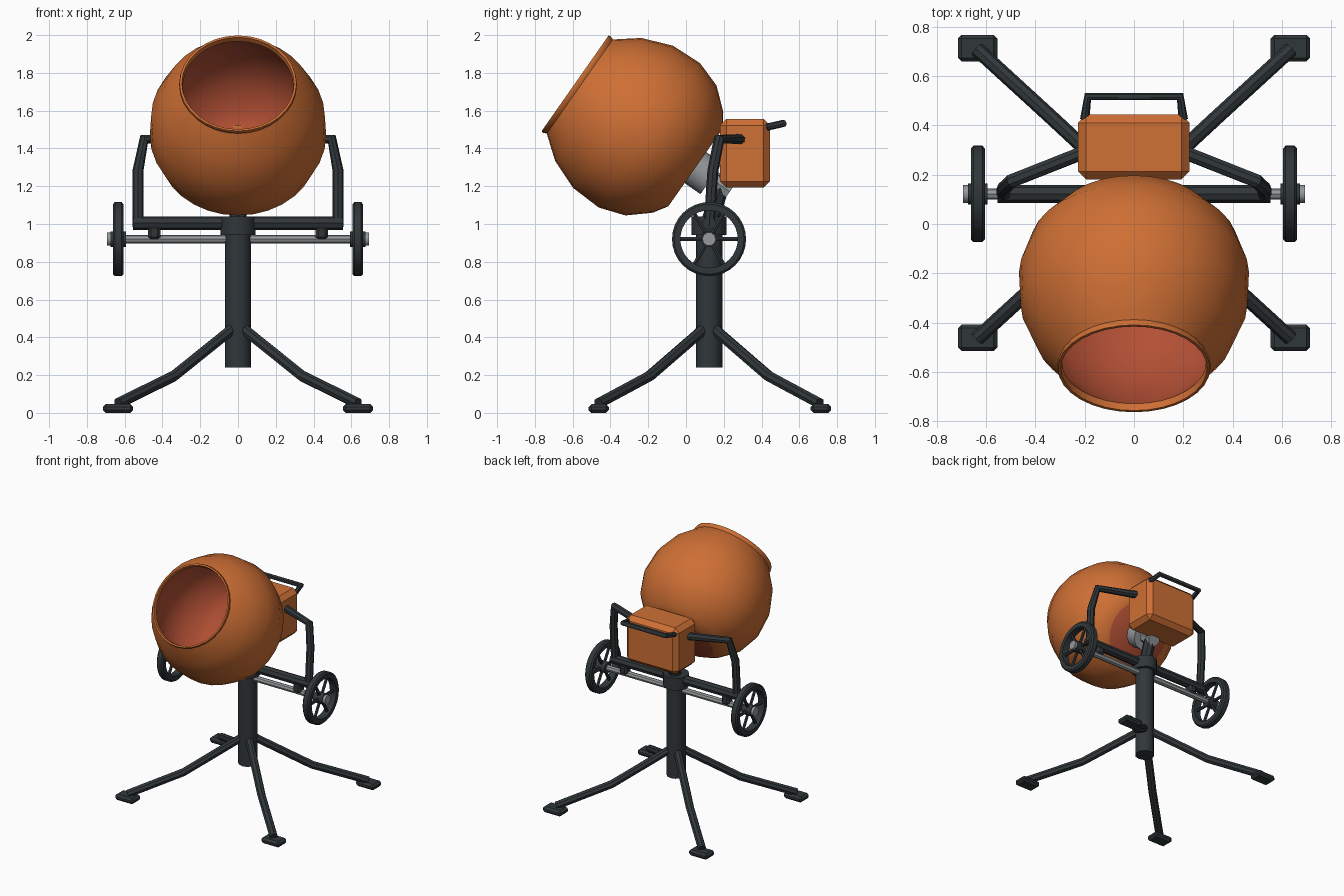
import bpy, bmesh, math
from mathutils import Vector

if "Cube" in bpy.data.objects:
    bpy.data.objects.remove(bpy.data.objects["Cube"])


def material(name, col):
    m = bpy.data.materials.new(name)
    m.diffuse_color = (*col, 1)
    m.use_nodes = True
    m.node_tree.nodes["Principled BSDF"].inputs["Base Color"].default_value = m.diffuse_color
    return m


ORANGE = material("orange_paint", (0.62, 0.16, 0.035))
RED = material("red_interior", (0.45, 0.08, 0.035))
DARK = material("dark_steel", (0.03, 0.038, 0.042))
GREY = material("bare_steel", (0.3, 0.32, 0.33))


def activate(o):
    bpy.ops.object.select_all(action='DESELECT')
    o.select_set(True)
    bpy.context.view_layer.objects.active = o


def finish(name, bm, mats, angle=40):
    bmesh.ops.recalc_face_normals(bm, faces=bm.faces)
    me = bpy.data.meshes.new(name)
    bm.to_mesh(me)
    bm.free()
    o = bpy.data.objects.new(name, me)
    bpy.context.collection.objects.link(o)
    for m in mats:
        me.materials.append(m)
    activate(o)
    bpy.ops.object.shade_smooth_by_angle(angle=math.radians(angle))
    return o


def tube(name, pts, r, mat, res=2):
    """Round bar along a path of straight pieces."""
    cu = bpy.data.curves.new(name, 'CURVE')
    cu.dimensions = '3D'
    sp = cu.splines.new('POLY')
    sp.points.add(len(pts) - 1)
    for p, c in zip(sp.points, pts):
        p.co = (*c, 1)
    cu.bevel_depth, cu.bevel_resolution, cu.use_fill_caps = r, res, True
    o = bpy.data.objects.new(name, cu)
    bpy.context.collection.objects.link(o)
    cu.materials.append(mat)
    activate(o)
    bpy.ops.object.convert(target='MESH')
    bpy.ops.object.shade_smooth_by_angle(angle=math.radians(40))
    return bpy.context.object


def lathe(name, prof, origin, axis, mats, closed=False, n=32, pick=lambda i: 0):
    """Spin (distance along axis, radius) points; pick gives each band's material."""
    bm = bmesh.new()
    q = Vector(axis).to_track_quat('Z', 'Y')
    rings = []
    for t, r in prof:
        k = n if r > 0 else 1
        rings.append([bm.verts.new(Vector(origin) + q @ Vector(
            (r * math.cos(2 * math.pi * j / n), r * math.sin(2 * math.pi * j / n), t)))
            for j in range(k)])
    for i in range(len(rings) if closed else len(rings) - 1):
        a, b = rings[i], rings[(i + 1) % len(rings)]
        for j in range(n):
            vs = [a[j % len(a)], a[(j + 1) % len(a)], b[(j + 1) % len(b)], b[j % len(b)]]
            f = bm.faces.new(list(dict.fromkeys(vs)))
            f.material_index = pick(i)
    return finish(name, bm, mats)


def box(name, lo, hi, bevel, mat):
    bm = bmesh.new()
    bmesh.ops.create_cube(bm, size=1)
    for v in bm.verts:
        v.co = [(a + b) / 2 + c * (b - a) for a, b, c in zip(lo, hi, v.co)]
    bmesh.ops.bevel(bm, geom=bm.edges[:], offset=bevel, segments=1, affect='EDGES', profile=0.5)
    return finish(name, bm, [mat], 20)


# drum: tilted shell with a lip at the mouth and a flat base
MOUTH = Vector((0, -0.587, 1.745))
AXIS = Vector((0, 0.819, -0.574))
outer = [(0.778, 0), (0.778, 0.25), (0.73, 0.325), (0.62, 0.42), (0.48, 0.467), (0.31, 0.46),
         (0.15, 0.398), (0.05, 0.32), (0.03, 0.304), (0.012, 0.312), (0, 0.309)]
inner = [(0, 0.297), (0.03, 0.292), (0.15, 0.386), (0.31, 0.448), (0.48, 0.455),
         (0.62, 0.408), (0.72, 0.317), (0.766, 0.245), (0.766, 0)]
lathe("drum", outer + inner, MOUTH, AXIS, [ORANGE, RED],
      pick=lambda i: 0 if 0 < i <= len(outer) else 1)

# drum hub and drive shaft
tube("drum_hub", [MOUTH + AXIS * 0.77, MOUTH + AXIS * 0.88], 0.1, GREY, 4)
tube("drive_shaft", [MOUTH + AXIS * 0.87, MOUTH + AXIS * 1.0], 0.05, GREY)

# motor housing and its push handle
box("motor_housing", (-0.228, 0.18, 1.192), (0.226, 0.445, 1.556), 0.034, ORANGE)
tube("motor_handle", [(-0.2, 0.425, 1.512), (-0.187, 0.518, 1.533),
                      (0.187, 0.518, 1.533), (0.2, 0.425, 1.512)], 0.019, DARK)

# pedestal
CY = 0.122
tube("pedestal_post", [(0, CY, 0.24), (0, CY, 1.035)], 0.07, DARK, 4)
tube("pedestal_collar", [(0, CY, 0.943), (0, CY, 1.04)], 0.093, DARK, 4)
tube("housing_neck", [(0, CY, 1.0), (0, 0.2, 1.25)], 0.045, DARK)

# cross bar and axle
tube("cross_bar", [(-0.555, CY, 1.005), (0.555, CY, 1.005)], 0.036, DARK)
AZ = 0.92
tube("axle", [(-0.68, CY, AZ), (0.68, CY, AZ)], 0.023, GREY)

for s, side in ((-1, "left"), (1, "right")):
    # yoke arm rising from the cross bar into the housing
    tube(side + "_yoke_arm", [(s * 0.53, CY, 0.985), (s * 0.53, 0.142, 1.28),
                              (s * 0.497, 0.175, 1.449), (s * 0.15, 0.312, 1.449)], 0.029, DARK)
    # axle bracket
    box(side + "_axle_bracket", (s * 0.443 - 0.033, CY - 0.035, 0.915),
        (s * 0.443 + 0.033, CY + 0.035, 0.99), 0.016, DARK)
    # wheel: rim, hub, end cap and spokes
    wc = Vector((s * 0.634, CY, AZ))
    lathe(side + "_wheel_rim", [(-0.028, 0.152), (-0.028, 0.185), (-0.018, 0.196),
                                (0.018, 0.196), (0.028, 0.185), (0.028, 0.152)],
          wc, (1, 0, 0), [DARK], closed=True)
    tube(side + "_wheel_hub", [wc - Vector((0.04, 0, 0)), wc + Vector((0.04, 0, 0))],
         0.043, DARK, 3)
    tube(side + "_wheel_cap", [wc, wc + Vector((s * 0.06, 0, 0))], 0.036, GREY, 3)
    for k in range(6):
        a = k * math.pi / 3
        d = Vector((0, math.cos(a), math.sin(a)))
        tube(f"{side}_wheel_spoke_{k + 1}", [wc + d * 0.03, wc + d * 0.165], 0.012, DARK, 1)
    # splayed legs with foot pads
    for f, end in ((-1, "front"), (1, "back")):
        tube(f"{end}_{side}_leg", [(s * 0.03, CY + f * 0.03, 0.445), (s * 0.06, CY + f * 0.055, 0.42),
                                   (s * 0.34, CY + f * 0.315, 0.195),
                                   (s * 0.635, CY + f * 0.585, 0.05)], 0.03, DARK)
        fx, fy = s * 0.635, CY + 0.004 + f * 0.588
        box(f"{end}_{side}_foot", (fx - 0.08, fy - 0.054, 0),
            (fx + 0.08, fy + 0.054, 0.046), 0.015, DARK)
